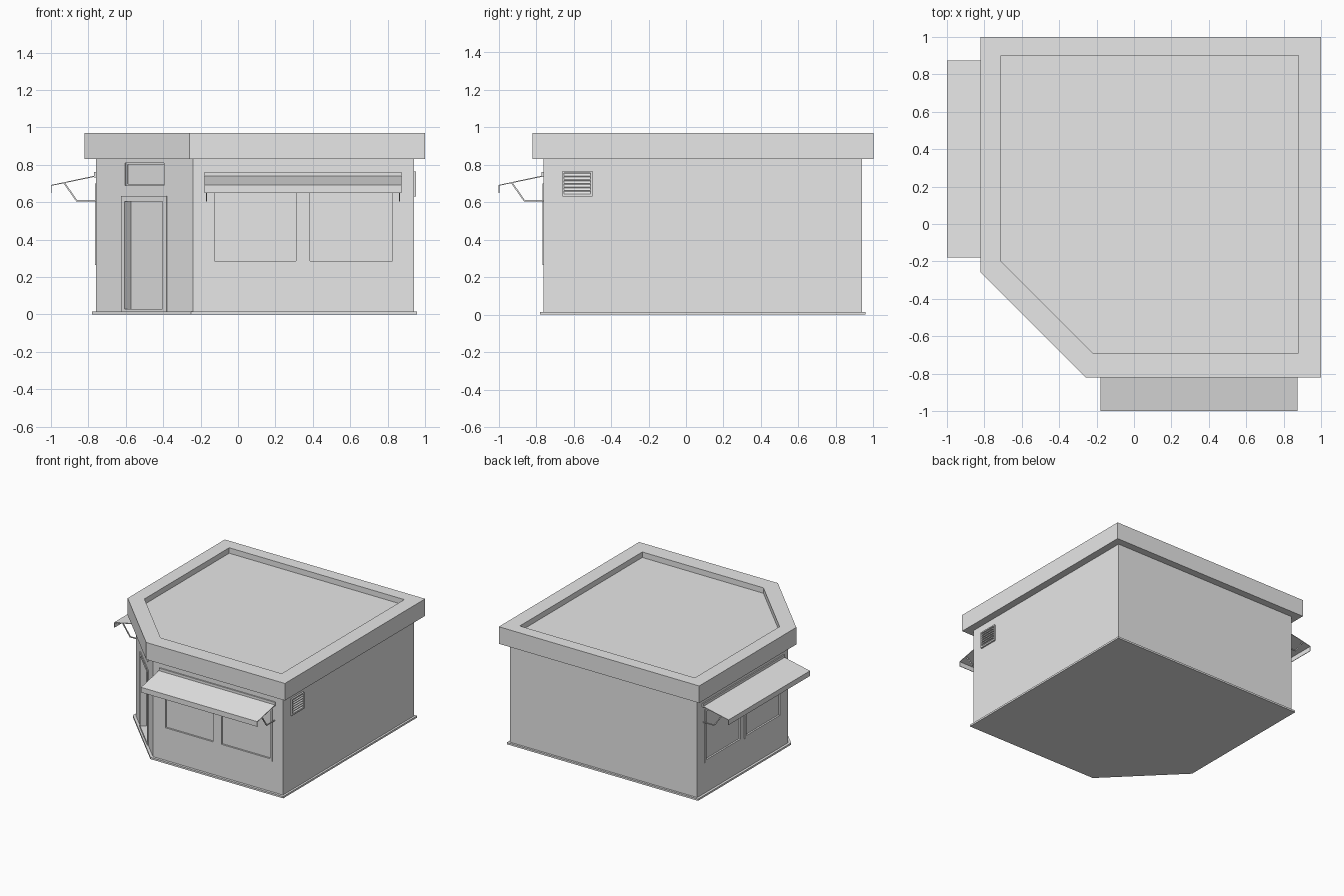
import bpy, bmesh
from mathutils import Vector

cube = bpy.data.objects.get("Cube")
if cube:
    bpy.data.objects.remove(cube, do_unlink=True)

GREY = (0.8, 0.8, 0.8, 1)
grey = bpy.data.materials.new("plain_grey")
grey.use_nodes = True
grey.diffuse_color = GREY
grey.node_tree.nodes["Principled BSDF"].inputs["Base Color"].default_value = GREY


def loft(name, loops, closed=False):
    """Skin matching loops; cap the ends, or join last loop to first."""
    bm = bmesh.new()
    rings = [[bm.verts.new(p) for p in loop] for loop in loops]
    pairs = list(zip(rings, rings[1:]))
    if closed:
        pairs.append((rings[-1], rings[0]))
    else:
        bm.faces.new(rings[0])
        bm.faces.new(rings[-1])
    for a, b in pairs:
        for i in range(len(a)):
            j = (i + 1) % len(a)
            bm.faces.new((a[i], a[j], b[j], b[i]))
    bmesh.ops.recalc_face_normals(bm, faces=bm.faces)
    mesh = bpy.data.meshes.new(name)
    bm.to_mesh(mesh)
    bm.free()
    mesh.materials.append(grey)
    obj = bpy.data.objects.new(name, mesh)
    bpy.context.collection.objects.link(obj)
    return obj


class Wall:
    """Wall plane: u runs along it, n points outward, z is up."""

    def __init__(self, origin, along, out):
        self.o, self.u, self.n = Vector(origin), Vector(along).normalized(), Vector(out).normalized()

    def at(self, u, n, z):
        return self.o + self.u * u + self.n * n + Vector((0, 0, z))

    def rect(self, u0, u1, z0, z1, n):
        return [self.at(u, n, z) for u, z in ((u0, z0), (u1, z0), (u1, z1), (u0, z1))]

    def box(self, name, r, n0, n1):
        return loft(name, [self.rect(*r, n0), self.rect(*r, n1)])

    def frame(self, name, r, w, n0, n1):
        inner = (r[0] + w, r[1] - w, r[2] + w, r[3] - w)
        return loft(name, [self.rect(*r, n0), self.rect(*r, n1),
                           self.rect(*inner, n1), self.rect(*inner, n0)], closed=True)

    def extrude(self, name, profile, u0, u1):
        return loft(name, [[self.at(u, n, z) for n, z in profile] for u in (u0, u1)])


def plan(lo, hi, cut, z):
    """Square footprint with its front corner cut off at 45 degrees."""
    return [(lo, hi, z), (hi, hi, z), (hi, lo, z), (cut, lo, z), (lo, cut, z)]


# Shell: plinth, walls and flat roof sunk inside a parapet
loft("plinth", [plan(-0.78, 0.957, -0.25, z) for z in (0, 0.015)])
walls = loft("walls", [plan(-0.76, 0.94, -0.24, z) for z in (0.01, 0.84)])
inner = [[(-0.71, 0.9, z), (0.88, 0.9, z), (0.88, -0.69, z), (-0.22, -0.69, z), (-0.71, -0.2, z)]
         for z in (0.97, 0.925)]
loft("roof", [plan(-0.82, 1, -0.26, 0.83), plan(-0.82, 1, -0.26, 0.97)] + inner)

front = Wall((0, -0.76, 0), (1, 0, 0), (0, -1, 0))
side = Wall((-0.76, 0, 0), (0, 1, 0), (-1, 0, 0))
corner = Wall((-0.5, -0.5, 0), (1, -1, 0), (-1, -1, 0))
vent_wall = Wall((0.94, 0, 0), (0, 1, 0), (1, 0, 0))


def opening(wall, name, r, depth):
    """Cut a recess into the walls and lay a thin panel at its back."""
    cutter = wall.box("cutter", r, -depth, 0.1)
    mod = walls.modifiers.new("recess", "BOOLEAN")
    mod.operation, mod.solver, mod.object = "DIFFERENCE", "EXACT", cutter
    bpy.context.view_layer.objects.active = walls
    bpy.ops.object.modifier_apply(modifier=mod.name)
    bpy.data.objects.remove(cutter, do_unlink=True)
    wall.box(name, r, -depth - 0.002, -depth + 0.003)


# Two identical shop walls: windows under an awning
for label, wall in (("front", front), ("side", side)):
    for i, (u0, u1) in enumerate(((-0.125, 0.31), (0.385, 0.825))):
        opening(wall, f"{label}_window_pane_{i}", (u0, u1, 0.285, 0.68), 0.012)
        wall.frame(f"{label}_window_frame_{i}", (u0 - 0.02, u1 + 0.02, 0.265, 0.70), 0.02, -0.004, 0.005)
    wall.box(f"{label}_awning_rail", (-0.18, 0.875, 0.733, 0.762), -0.004, 0.01)
    wall.extrude(f"{label}_awning", [(0, 0.743), (0.24, 0.692), (0.24, 0.65), (0.236, 0.65),
                                     (0.236, 0.688), (0, 0.737)], -0.18, 0.875)
    for i, u in enumerate((-0.172, 0.86)):
        wall.extrude(f"{label}_awning_arm_{i}", [(0.166, 0.706), (0.1, 0.611), (-0.002, 0.611),
                                                 (-0.002, 0.603), (0.104, 0.603), (0.175, 0.704)], u, u + 0.007)

# Corner entrance: recessed door and sign panel above
opening(corner, "door", (-0.145, 0.145, 0.03, 0.605), 0.045)
corner.frame("door_frame", (-0.172, 0.172, 0.003, 0.632), 0.027, -0.004, 0.007)
opening(corner, "sign_panel", (-0.148, 0.148, 0.69, 0.81), 0.02)
corner.frame("sign_frame", (-0.148, 0.148, 0.69, 0.81), 0.008, -0.02, -0.01)

# Louvred vent
vent_wall.frame("vent_frame", (-0.66, -0.5, 0.63, 0.765), 0.01, -0.004, 0.013)
for i in range(6):
    z = 0.64 + i * 0.0192
    vent_wall.extrude(f"vent_slat_{i}", [(-0.002, z + 0.019), (0.011, z + 0.003), (0.011, z), (-0.002, z)],
                      -0.65, -0.51)
